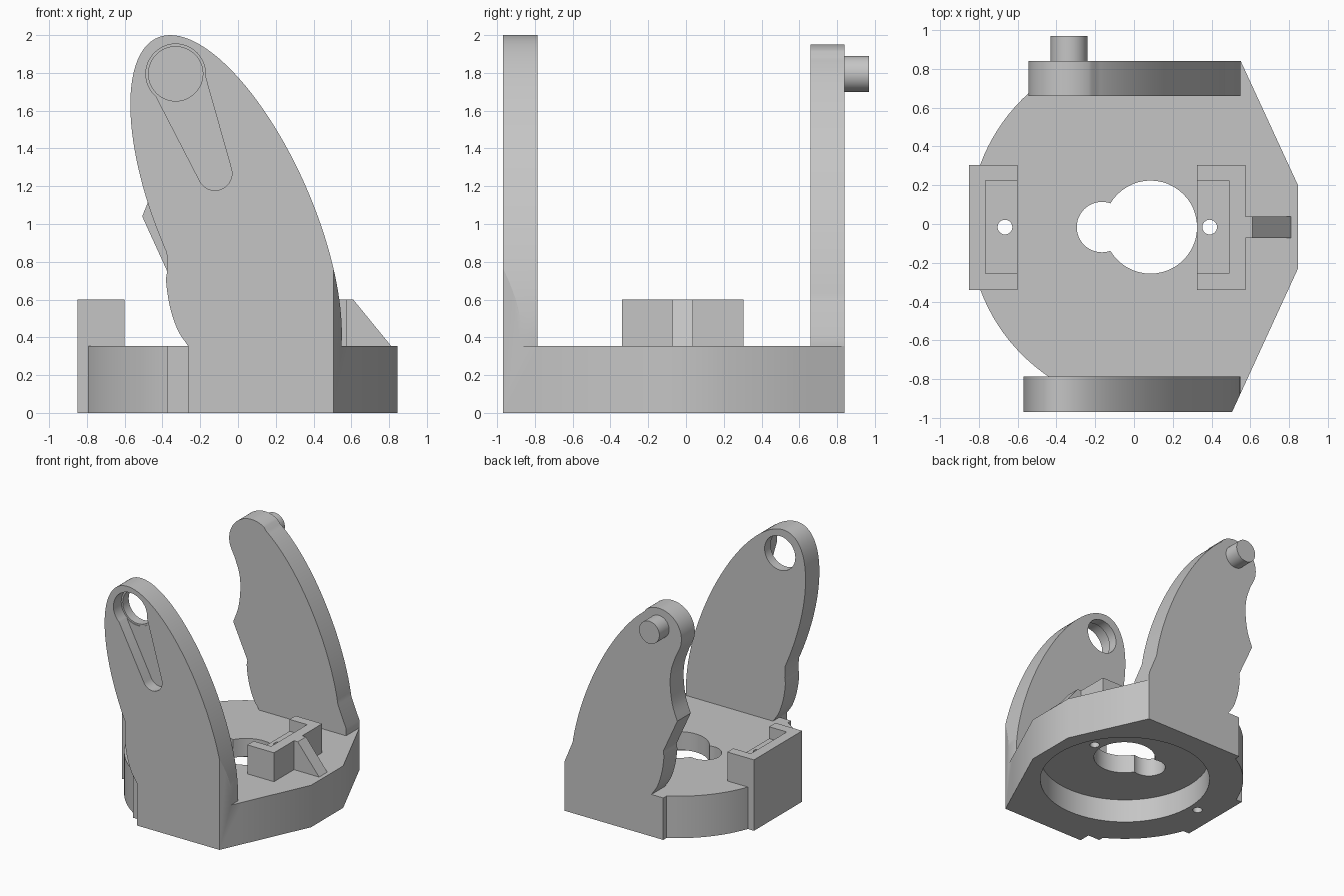
import bpy, bmesh, math
from mathutils import Vector

cube = bpy.data.objects.get("Cube")
if cube:
    bpy.data.objects.remove(cube, do_unlink=True)

grey = bpy.data.materials.new("plain grey")
grey.use_nodes = True
COLOUR = (0.56, 0.56, 0.56, 1)
grey.diffuse_color = COLOUR
grey.node_tree.nodes["Principled BSDF"].inputs["Base Color"].default_value = COLOUR


def prism(name, outline, lo, hi, axis="z", clips=()):
    """Extrude a 2D outline along z, or an x-z outline along y, then trim by planes."""
    bm = bmesh.new()
    place = (lambda p: (p[0], p[1], lo)) if axis == "z" else (lambda p: (p[0], lo, p[1]))
    face = bm.faces.new([bm.verts.new(place(p)) for p in outline])
    new = bmesh.ops.extrude_face_region(bm, geom=[face])["geom"]
    move = Vector((0, 0, hi - lo)) if axis == "z" else Vector((0, hi - lo, 0))
    bmesh.ops.translate(bm, vec=move, verts=[v for v in new if isinstance(v, bmesh.types.BMVert)])
    for co, no in clips:
        geom = bm.verts[:] + bm.edges[:] + bm.faces[:]
        bmesh.ops.bisect_plane(bm, geom=geom, plane_co=co, plane_no=no, clear_outer=True)
        bmesh.ops.holes_fill(bm, edges=[e for e in bm.edges if e.is_boundary])
    bmesh.ops.recalc_face_normals(bm, faces=bm.faces)
    mesh = bpy.data.meshes.new(name)
    bm.to_mesh(mesh)
    bm.free()
    mesh.materials.append(grey)
    ob = bpy.data.objects.new(name, mesh)
    bpy.context.collection.objects.link(ob)
    return ob


def ring(cx, cy, r, n=48):
    return [(cx + r * math.cos(math.tau * i / n), cy + r * math.sin(math.tau * i / n)) for i in range(n)]


def arc(cx, cy, r, a0, a1, n=30):
    angles = [math.radians(a0 + (a1 - a0) * i / (n - 1)) for i in range(n)]
    return [(cx + r * math.cos(a), cy + r * math.sin(a)) for a in angles]


def leaf(cx, cz, a0, a1, n):
    """Part of the leaning ellipse that shapes both arms."""
    angles = [math.radians(a0 + (a1 - a0) * i / (n - 1)) for i in range(n)]
    lean = math.radians(128.5)
    return [(cx + 0.56 * math.cos(a), cz + 0.975 * math.cos(a - lean)) for a in angles]


def rect(x0, x1, y0, y1):
    return [(x0, y0), (x1, y0), (x1, y1), (x0, y1)]


def spline(pts, steps=5):
    """Smooth curve through the points."""
    p = [Vector(q) for q in pts]
    p = [2 * p[0] - p[1]] + p + [2 * p[-1] - p[-2]]
    out = []
    for a, b, c, d in zip(p, p[1:], p[2:], p[3:]):
        for i in range(steps):
            t = i / steps
            out.append(tuple(0.5 * (2 * b + (c - a) * t + (2 * a - 5 * b + 4 * c - d) * t * t
                                    + (3 * b - a - 3 * c + d) * t ** 3)))
    return out + [tuple(p[-2])]


def activate(ob):
    bpy.ops.object.select_all(action="DESELECT")
    bpy.context.view_layer.objects.active = ob
    ob.select_set(True)


def cut(ob, *cutters):
    for cutter in cutters:
        mod = ob.modifiers.new("cut", "BOOLEAN")
        mod.operation, mod.solver, mod.object = "DIFFERENCE", "EXACT", cutter
        activate(ob)
        bpy.ops.object.modifier_apply(modifier=mod.name)
        bpy.data.objects.remove(cutter, do_unlink=True)


MID = -0.016      # symmetry line of the base in y
CX = 0.08         # centre of the round features in x
DECK = 0.355      # top of the base
FRONT, FRONT_IN, BACK_IN, BACK = -0.97, -0.785, 0.66, 0.84
STEP = -0.265     # left end of the arm feet
SHOULDER = -0.375 # left end of the flat sides of the base

# Base: round on one side, faceted on the other
rim = arc(CX, MID, 0.93, 119.3, 240.7, 40)
base = prism("base", [(0.845, -0.23), (0.845, 0.2), (0.633, BACK_IN), (STEP, BACK_IN), (STEP, BACK),
                      (SHOULDER, BACK)] + rim
             + [(SHOULDER, -0.872), (STEP, -0.872), (STEP, FRONT_IN), (0.59, FRONT_IN)], 0, DECK)
cut(base, prism("recess", ring(CX, MID, 0.665, 72), -0.1, 0.2),
    prism("large_hole", ring(0.085, MID, 0.24), -0.2, 1),
    prism("small_hole", ring(-0.165, MID, 0.13), -0.2, 1))

# Brackets with open pockets, one at each side of the hole
left_bracket = prism("left_bracket", rect(-0.85, -0.6, -0.34, 0.305), 0, 0.6)
right_bracket = prism("right_bracket", rect(0.325, 0.575, -0.34, 0.305), DECK, 0.6)
cut(left_bracket, prism("pocket", rect(-0.765, -0.5, -0.255, 0.225), 0.5, 0.7))
cut(right_bracket, prism("pocket", rect(0.2, 0.49, -0.255, 0.225), 0.5, 0.7))
cut(base, prism("seat", rect(-0.9, -0.6, -0.34, 0.305), -0.1, 0.5))
cut(left_bracket, prism("recess", ring(CX, MID, 0.665, 72), -0.1, 0.2))
for x, parts in ((-0.665, [left_bracket]), (0.39, [right_bracket, base])):
    for part in parts:
        cut(part, prism("screw_hole", ring(x, MID, 0.038, 24), -0.2, 1))
rib = prism("rib", [(0.575, DECK), (0.81, DECK), (0.61, 0.6), (0.575, 0.6)], -0.072, 0.038, "y")

# Shared foot and heel of the arms
foot = [(STEP, 0), (0.75, 0), (0.75, DECK)]
heel = spline([(SHOULDER, 0.75), (-0.38, 0.69), (-0.36, 0.56), (-0.32, 0.44), (STEP, DECK)])

# Front arm with bearing hole, counterbore and tapered lead-in slot
front_arm = prism("front_arm", foot + leaf(-0.01, 1.025, -4.9, 229, 80) + heel, FRONT, FRONT_IN, "y",
                  [((0.505, FRONT, 0), (0.74, -0.34, 0))])
cut(front_arm,
    prism("bearing_hole", ring(-0.33, 1.795, 0.144), -1.2, -0.5, "y"),
    prism("counterbore", ring(-0.33, 1.795, 0.158), -1.2, FRONT + 0.105, "y"),
    prism("slot", arc(-0.33, 1.795, 0.147, 16, 207) + arc(-0.122, 1.268, 0.09, 207, 376),
          -1.2, FRONT + 0.1, "y"))

# Back arm with a rounded head, a scooped edge and a pivot peg
head = arc(-0.335, 1.74, 0.21, 56, 205)
scoop = spline([(-0.49, 1.58), (-0.45, 1.46), (-0.44, 1.33), (-0.46, 1.17), (-0.507, 1.04)])
back_arm = prism("back_arm", foot + [(0.55, DECK), (0.548, 0.42)] + leaf(-0.07, 1.005, 14, 103, 40)
                 + head + scoop + heel,
                 BACK_IN, BACK, "y", [((0.55, BACK, 0), (0.64, 0.295, 0))])
peg = prism("pivot_peg", ring(-0.335, 1.795, 0.095), BACK, 0.97, "y")

for ob in (base, left_bracket, right_bracket, rib, front_arm, back_arm, peg):
    activate(ob)
    bpy.ops.object.shade_smooth_by_angle(angle=math.radians(25))
